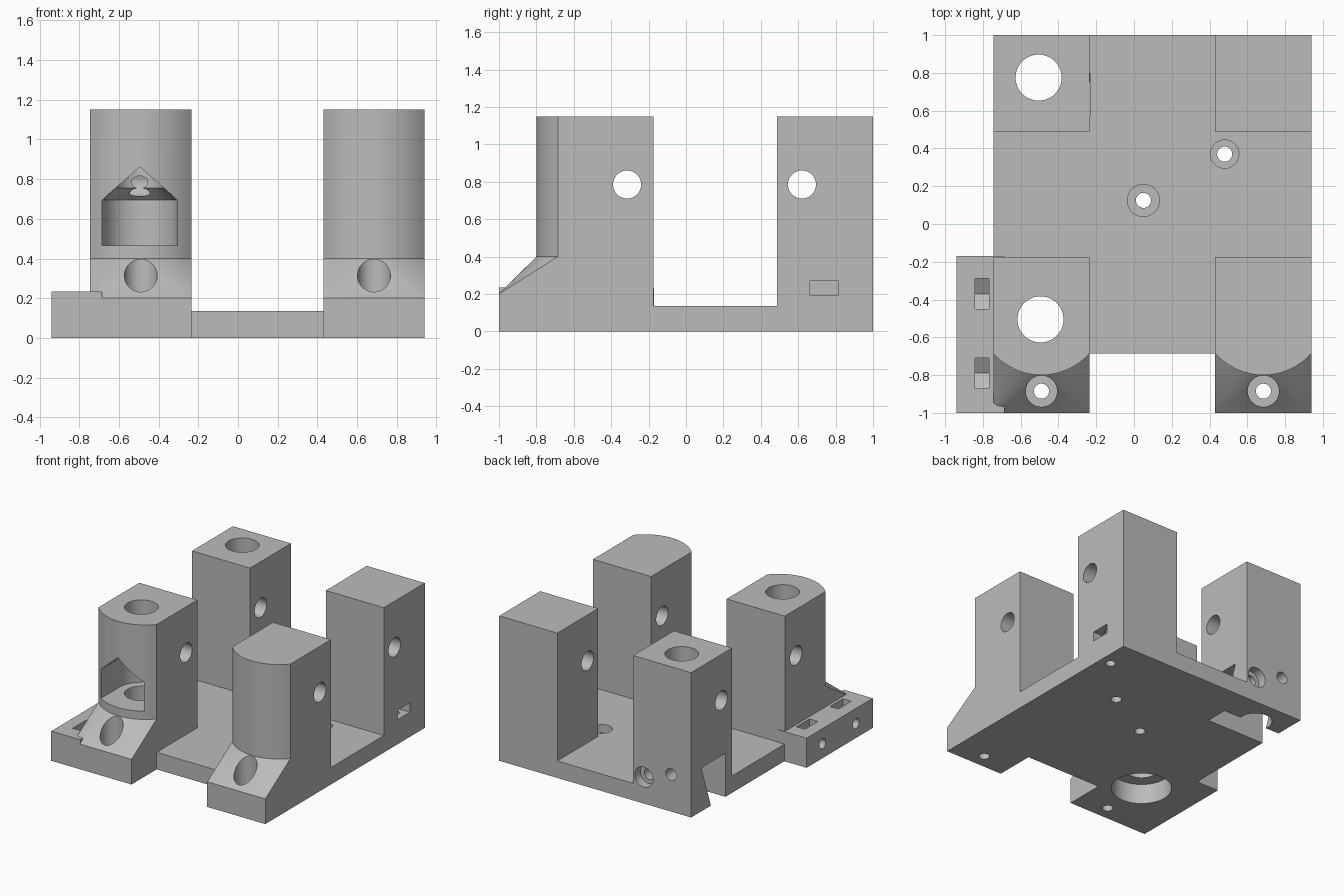
import bpy, bmesh, math
from mathutils import Vector

cube = bpy.data.objects.get("Cube")
if cube:
    bpy.data.objects.remove(cube, do_unlink=True)

grey = bpy.data.materials.new("machined_grey")
grey.use_nodes = True
colour = (0.5, 0.5, 0.5, 1)
grey.diffuse_color = colour
grey.node_tree.nodes["Principled BSDF"].inputs["Base Color"].default_value = colour


def hull(name, points):
    """Convex solid around a set of points."""
    bm = bmesh.new()
    for p in points:
        bm.verts.new(p)
    bmesh.ops.convex_hull(bm, input=bm.verts[:])
    loose = [v for v in bm.verts if not v.link_faces]
    bmesh.ops.delete(bm, geom=loose, context='VERTS')
    bmesh.ops.dissolve_limit(bm, angle_limit=0.005, verts=bm.verts[:], edges=bm.edges[:])
    bmesh.ops.recalc_face_normals(bm, faces=bm.faces[:])
    mesh = bpy.data.meshes.new(name)
    bm.to_mesh(mesh)
    bm.free()
    obj = bpy.data.objects.new(name, mesh)
    bpy.context.collection.objects.link(obj)
    return obj


def box(name, x, y, z):
    return hull(name, [(i, j, k) for i in x for j in y for k in z])


def ring(axis, centre, r, at, n=48, turn=0.0):
    """Points of a circle across an axis; centre lists the other two coordinates."""
    pts = []
    for i in range(n):
        a = 2 * math.pi * i / n + turn
        p = [centre[0] + r * math.cos(a), centre[1] + r * math.sin(a)]
        p.insert("xyz".index(axis), at)
        pts.append(p)
    return pts


def rod(axis, centre, r, start, end, n=48, turn=0.0, r2=None):
    return hull("cutter", ring(axis, centre, r, start, n, turn)
                + ring(axis, centre, r2 or r, end, n, turn))


def combine(tool, operation):
    """Boolean the tool into the body, then discard the tool."""
    mod = body.modifiers.new("bool", 'BOOLEAN')
    mod.operation, mod.solver, mod.object = operation, 'EXACT', tool
    deps = bpy.context.evaluated_depsgraph_get()
    mesh = bpy.data.meshes.new_from_object(body.evaluated_get(deps))
    body.modifiers.clear()
    body.data = mesh
    bpy.data.objects.remove(tool, do_unlink=True)


def add(tool):
    combine(tool, 'UNION')


def cut(tool):
    combine(tool, 'DIFFERENCE')


TOP = 1.15
LEFT, RIGHT = (0.43, 0.94), (-0.745, -0.235)

# Base plate
body = box("mounting_bracket", (RIGHT[0], LEFT[1]), (-0.685, 1), (0, 0.135))

# Four towers; the front pair have rounded fronts and sloping feet
for x0, x1 in (LEFT, RIGHT):
    add(box("rear_tower", (x0, x1), (0.487, 1), (0, TOP)))
    mid, half, back, r = (x0 + x1) / 2, (x1 - x0) / 2, -0.175, 0.34
    spread = math.asin(half / r)
    arc = []
    for i in range(17):
        a = spread * (i / 8 - 1)
        arc.append((mid + r * math.sin(a), -0.46 - r * math.cos(a)))
    arc[0], arc[-1] = (x0, arc[0][1]), (x1, arc[-1][1])
    outline = arc + [(x0, back), (x1, back)]
    add(hull("front_tower", [(x, y, z) for x, y in outline for z in (0, TOP)]))
    foot = [(x, y, 0.4) for x, y in outline]
    foot += [(x, -1, z) for x in (x0, x1) for z in (0, 0.2)]
    foot += [(x, back, 0) for x in (x0, x1)]
    add(hull("front_foot", foot))

# Side clamp block
add(box("side_block", (-0.94, -0.685), (-1, -0.17), (0, 0.235)))

# Rod holes across the towers
for y in (-0.315, 0.62):
    cut(rod('x', (y, 0.785), 0.075, -1.1, 1.1))

# Counterbored vertical screw holes: position, head radius, step height
for x, y, r, step in ((-0.49, -0.885, 0.083, 0.14), (0.685, -0.885, 0.083, 0.14),
                      (0.05, 0.125, 0.085, 0.07), (0.48, 0.37, 0.075, 0.07)):
    cut(rod('z', (x, y), 0.04, -0.1, 0.3))
    cut(rod('z', (x, y), r, step, 0.6))

# Front bore with bottom seat and arched front window
bore = (-0.495, -0.505)
cut(rod('z', bore, 0.122, -0.1, 1.3))
cut(rod('z', bore, 0.22, -0.1, 0.16))
cut(rod('z', bore, 0.19, 0.465, 0.695))
cut(rod('z', bore, 0.19, 0.69, 0.755, r2=0.122))
window = [(-0.685, 0.465), (-0.305, 0.465), (-0.305, 0.695), (-0.495, 0.862), (-0.685, 0.695)]
cut(hull("cutter", [(x, y, z) for x, z in window for y in (-0.95, bore[1])]))

# Rear bore and slanted channel under it
cut(rod('z', (-0.505, 0.775), 0.122, -0.1, 1.3))
channel = [(0.57, -0.05), (0.735, -0.05), (0.87, 0.345), (0.57, 0.345)]
cut(hull("cutter", [(x, y, z) for y, z in channel for x in (-0.8, -0.232)]))

# Rear screw holes into the channel
cut(rod('y', (-0.33, 0.21), 0.045, 0.7, 1.1))
cut(rod('y', (-0.33, 0.21), 0.08, 0.93, 1.1))
cut(rod('y', (-0.57, 0.295), 0.047, 0.7, 1.1))

# Nut slot and blind hole in the rear left tower
cut(box("cutter", (0.77, 1.1), (0.66, 0.815), (0.195, 0.27)))
cut(rod('z', (0.85, 0.745), 0.037, -0.1, 0.4))

# Nut traps and screws in the side block
for y in (-0.37, -0.79):
    cut(rod('x', (y, 0.115), 0.04, -1.1, -0.66))
    cut(rod('x', (y, 0.115), 0.0935, -0.842, -0.768, n=6, turn=math.pi / 6))
    cut(box("cutter", (-0.842, -0.768), (y - 0.081, y + 0.081), (0.115, 0.4)))

# Material and shading
body.data.materials.clear()
body.data.materials.append(grey)
bpy.ops.object.select_all(action='DESELECT')
body.select_set(True)
bpy.context.view_layer.objects.active = body
bpy.ops.object.shade_smooth_by_angle(angle=math.radians(25))
